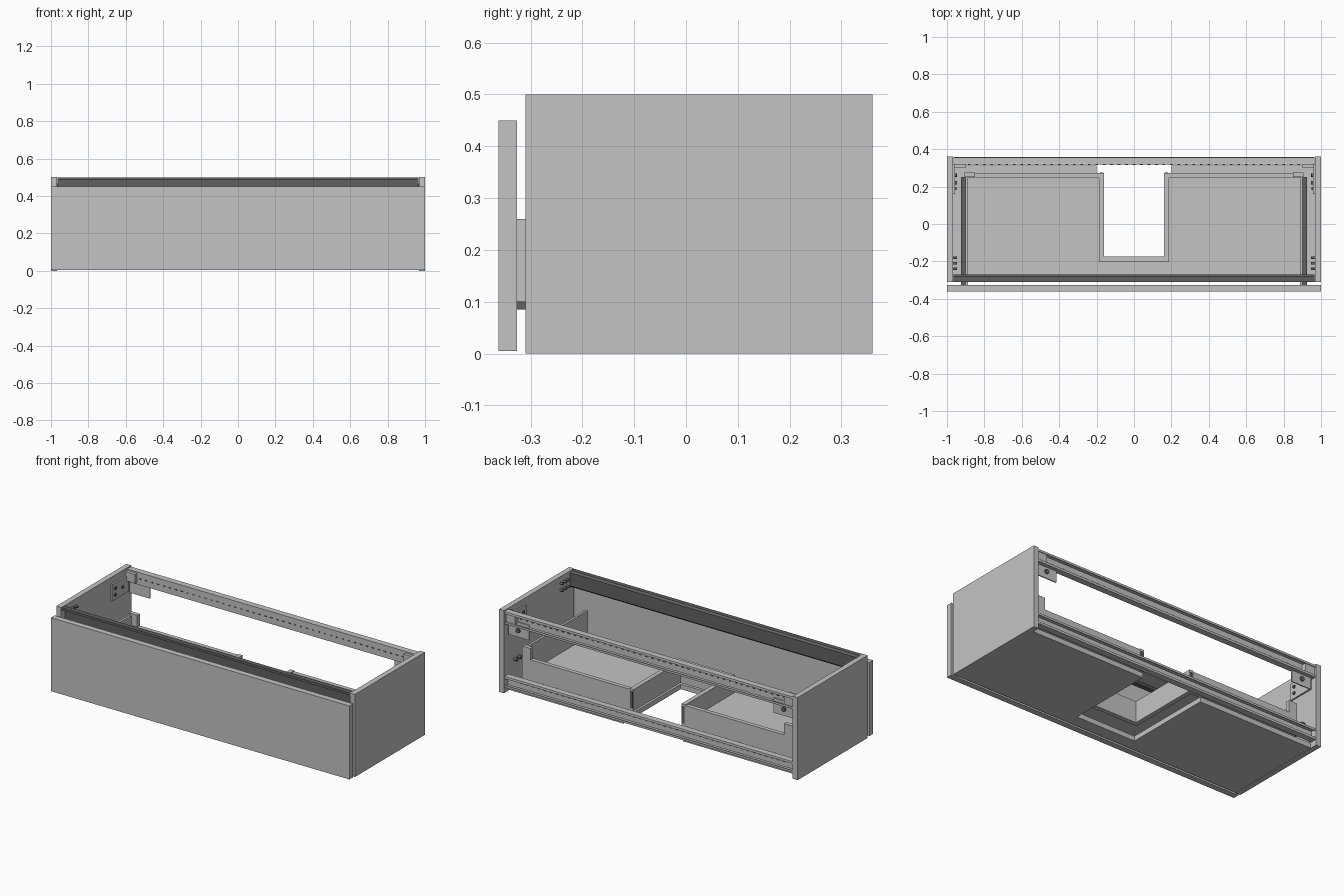
import bpy, bmesh
from mathutils import Matrix, Vector

cube = bpy.data.objects.get("Cube")
if cube:
    bpy.data.objects.remove(cube, do_unlink=True)


def material(name, value):
    m = bpy.data.materials.new(name)
    m.use_nodes = True
    colour = (value, value, value, 1)
    m.diffuse_color = colour
    m.node_tree.nodes["Principled BSDF"].inputs["Base Color"].default_value = colour
    return m


GREY = material("light grey", 0.55)
DARK = material("dark grey", 0.12)


def finish(name, bm, mat):
    bmesh.ops.recalc_face_normals(bm, faces=bm.faces)
    mesh = bpy.data.meshes.new(name)
    bm.to_mesh(mesh)
    bm.free()
    mesh.materials.append(mat)
    ob = bpy.data.objects.new(name, mesh)
    bpy.context.collection.objects.link(ob)
    return ob


def box(name, x, y, z, mat=GREY):
    bm = bmesh.new()
    size = Vector((x[1] - x[0], y[1] - y[0], z[1] - z[0]))
    mid = Vector((sum(x), sum(y), sum(z))) / 2
    bmesh.ops.create_cube(bm, size=1, matrix=Matrix.Translation(mid) @ Matrix.Diagonal((*size, 1)))
    return finish(name, bm, mat)


def pair(name, x, y, z, mat=GREY):
    """The same box on the left (+x) and the right (-x)."""
    box("left_" + name, x, y, z, mat)
    box("right_" + name, (-x[1], -x[0]), y, z, mat)


def pegs(name, x, spots, radius, depth, axis="X", mat=DARK):
    """Small mirrored cylinders lying along the x or y axis."""
    for side, s in (("left", 1), ("right", -1)):
        bm = bmesh.new()
        for y, z in spots:
            turn = Matrix.Rotation(1.5708, 4, "Y" if axis == "X" else "X")
            bmesh.ops.create_cone(bm, cap_ends=True, segments=12, radius1=radius, radius2=radius,
                                  depth=depth, matrix=Matrix.Translation((s * x, y, z)) @ turn)
        finish(side + "_" + name, bm, mat)


def notched_board(name, hx, y0, y1, notch_x, notch_y, z0, z1):
    """A board with a rectangular cut-out in its rear edge."""
    half = [(hx, y0), (hx, y1), (notch_x, y1), (notch_x, notch_y)]
    outline = half + [(-x, y) for x, y in reversed(half)]
    bm = bmesh.new()
    face = bm.faces.new([bm.verts.new((x, y, z0)) for x, y in outline])
    out = bmesh.ops.extrude_face_region(bm, geom=[face])
    bmesh.ops.translate(bm, vec=(0, 0, z1 - z0),
                        verts=[v for v in out["geom"] if isinstance(v, bmesh.types.BMVert)])
    return finish(name, bm, GREY)


def folded_rail(name, path, half_length, thickness, mat=GREY):
    """A sheet folded along a (y, z) path and run along x."""
    bm = bmesh.new()
    rows = [[bm.verts.new((s * half_length, y, z)) for s in (-1, 1)] for y, z in path]
    for a, b in zip(rows, rows[1:]):
        bm.faces.new((a[0], a[1], b[1], b[0]))
    ob = finish(name, bm, mat)
    mod = ob.modifiers.new("sheet", "SOLIDIFY")
    mod.thickness = thickness
    mod.offset = 0
    return ob


# Cabinet shell
pair("side_panel", (0.967, 1.0), (-0.31, 0.36), (0, 0.5))
notched_board("cabinet_floor", 0.967, -0.31, 0.312, 0.2, -0.235, 0.003, 0.033)
box("front_panel", (-1, 1), (-0.362, -0.326), (0.005, 0.45))

# Recessed grip rail behind the top of the front
folded_rail("grip_rail", [(-0.307, 0.485), (-0.307, 0.497), (-0.282, 0.497), (-0.273, 0.488),
                          (-0.273, 0.411), (-0.282, 0.402), (-0.307, 0.402)], 0.966, 0.005, DARK)

# Folded rear rails with perforations along their webs
for label, low, high in (("upper", 0.42, 0.492), ("lower", 0.036, 0.1)):
    folded_rail(label + "_rear_rail", [(0.355, low + 0.012), (0.355, low), (0.32, low), (0.32, high),
                                       (0.355, high), (0.355, high - 0.012)], 0.966, 0.004)
    bm = bmesh.new()
    for i in range(-22, 23):
        spot = Matrix.Translation((i * 0.04, 0.32, (low + high) / 2))
        bmesh.ops.create_cube(bm, size=1, matrix=spot @ Matrix.Diagonal((0.014, 0.007, 0.006, 1)))
    finish(label + "_rail_slots", bm, DARK)

# Wall hangers in the rear corners
pair("hanger_plate", (0.82, 0.955), (0.327, 0.333), (0.35, 0.44))
pair("hanger_arm", (0.957, 0.967), (0.16, 0.32), (0.36, 0.46))
pair("hanger_block", (0.9, 0.962), (0.3, 0.35), (0.43, 0.485))
pegs("hanger_screws", 0.955, [(0.19, 0.39), (0.19, 0.43), (0.26, 0.41)], 0.009, 0.01)
pegs("hanger_bolt", 0.89, [(0.335, 0.39)], 0.014, 0.012, "Y")

# Fixing pegs on the inner side panels
pegs("front_pegs", 0.957, [(y, z) for y in (-0.24, -0.21, -0.18) for z in (0.42, 0.46)], 0.007, 0.02)
pegs("rear_pegs", 0.957, [(0.22, 0.17), (0.26, 0.17)], 0.01, 0.02)

# Drawer with a cut-out for the waste pipe
notched_board("drawer_floor", 0.89, -0.305, 0.26, 0.17, -0.19, 0.085, 0.1)
pair("drawer_side", (0.888, 0.902), (-0.326, 0.25), (0.1, 0.26))
pair("drawer_runner", (0.89, 0.925), (-0.326, 0.25), (0.085, 0.1), DARK)
pair("drawer_back", (0.16, 0.89), (0.247, 0.272), (0.075, 0.2))
pair("corner_bracket", (0.85, 0.905), (0.25, 0.275), (0.075, 0.27))
pair("cutout_side", (0.16, 0.187), (-0.2, 0.272), (0.075, 0.205))
box("cutout_front", (-0.187, 0.187), (-0.202, -0.175), (0.075, 0.205))
pair("cutout_end_cap", (0.165, 0.182), (0.27, 0.276), (0.09, 0.19), DARK)
